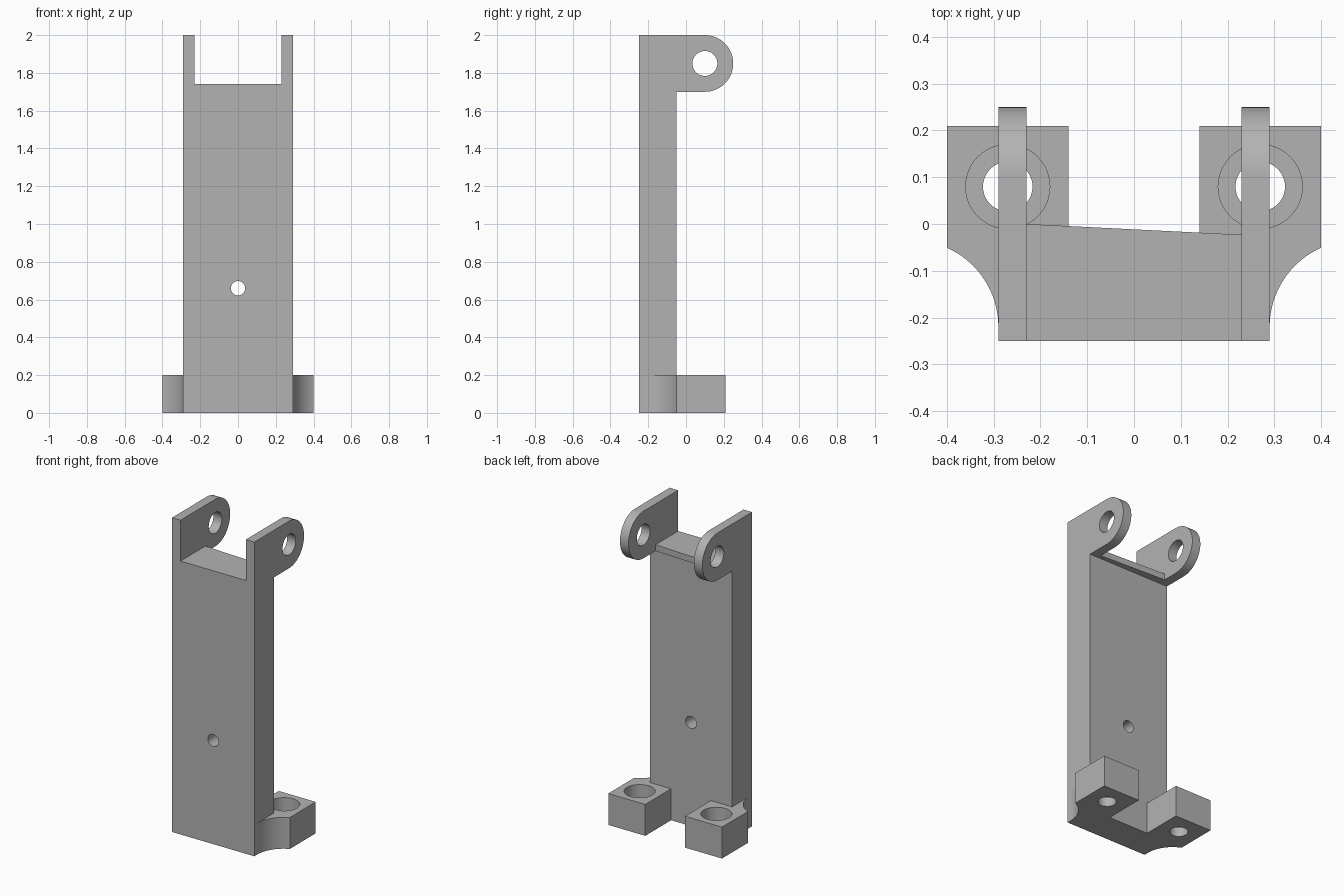
import bpy, bmesh, math
from mathutils import Vector

cube = bpy.data.objects.get("Cube")
if cube:
    bpy.data.objects.remove(cube)

grey = bpy.data.materials.new("plain grey")
grey.use_nodes = True
grey.diffuse_color = (0.45, 0.45, 0.45, 1)
grey.node_tree.nodes["Principled BSDF"].inputs["Base Color"].default_value = grey.diffuse_color


def arc(cx, cy, r, start, end, steps):
    angles = [math.radians(start + (end - start) * i / steps) for i in range(steps + 1)]
    return [(cx + r * math.cos(a), cy + r * math.sin(a)) for a in angles]


def circle(cx, cy, r):
    return arc(cx, cy, r, 0, 360, 48)[:-1]


def prism(name, outline, axis, low, high):
    """Extrude a 2D outline along x (outline y,z), y (outline x,z) or z (outline x,y)."""
    def place(p, d):
        return Vector({"x": (d, *p), "y": (p[0], d, p[1]), "z": (*p, d)}[axis])
    bm = bmesh.new()
    face = bm.faces.new([bm.verts.new(place(p, low)) for p in outline])
    ext = bmesh.ops.extrude_face_region(bm, geom=[face])
    verts = [g for g in ext["geom"] if isinstance(g, bmesh.types.BMVert)]
    shift = place((0, 0), high) - place((0, 0), low)
    bmesh.ops.translate(bm, verts=verts, vec=shift)
    bmesh.ops.recalc_face_normals(bm, faces=bm.faces)
    mesh = bpy.data.meshes.new(name)
    bm.to_mesh(mesh)
    bm.free()
    mesh.materials.append(grey)
    obj = bpy.data.objects.new(name, mesh)
    bpy.context.collection.objects.link(obj)
    return obj


def activate(obj):
    bpy.ops.object.select_all(action="DESELECT")
    obj.select_set(True)
    bpy.context.view_layer.objects.active = obj


def drill(obj, cutter):
    mod = obj.modifiers.new("hole", "BOOLEAN")
    mod.operation = "DIFFERENCE"
    mod.solver = "EXACT"
    mod.object = cutter
    activate(obj)
    bpy.ops.object.modifier_apply(modifier=mod.name)
    bpy.data.objects.remove(cutter)


def finish(obj):
    activate(obj)
    bpy.ops.object.shade_smooth_by_angle(angle=math.radians(30))


FRONT, BACK = -0.25, -0.05
HALF, INNER = 0.29, 0.23
EAR_Z = 1.7

# Upright column with a small cross hole
column = prism("column", [(-HALF, 0), (HALF, 0), (HALF, EAR_Z), (-HALF, EAR_Z)], "y", FRONT, BACK)
drill(column, prism("column_drill", circle(0, 0.66, 0.038), "y", -0.4, 0.2))
finish(column)

# Slanted ledge between the ears
finish(prism("notch_ledge", [(-INNER, FRONT), (INNER, FRONT), (INNER, -0.023), (-INNER, 0)],
             "z", EAR_Z, 1.74))

for side, s in (("left", 1), ("right", -1)):
    # Hinge ear with a rounded end and pin hole
    ear_outline = [(FRONT, 2), (FRONT, EAR_Z)] + arc(0.1, 1.85, 0.15, -90, 90, 32)
    ear = prism("ear_" + side, ear_outline, "x", s * INNER, s * HALF)
    drill(ear, prism("pin_drill", circle(0.1, 1.85, 0.066), "x", s * 0.1, s * 0.4))
    finish(ear)

    # Mounting foot with a concave flank and counterbored screw hole
    flank = arc(0.475, -0.22, 0.185, 113.8, 180, 16)
    foot_outline = [(0.14, 0.21), (0.4, 0.21)] + flank + [(HALF, BACK), (0.14, BACK)]
    foot = prism("foot_" + side, [(s * x, y) for x, y in foot_outline], "z", 0, 0.2)
    drill(foot, prism("counterbore", circle(s * 0.27, 0.08, 0.09), "z", 0.06, 0.3))
    drill(foot, prism("screw_drill", circle(s * 0.27, 0.08, 0.053), "z", -0.1, 0.15))
    finish(foot)
